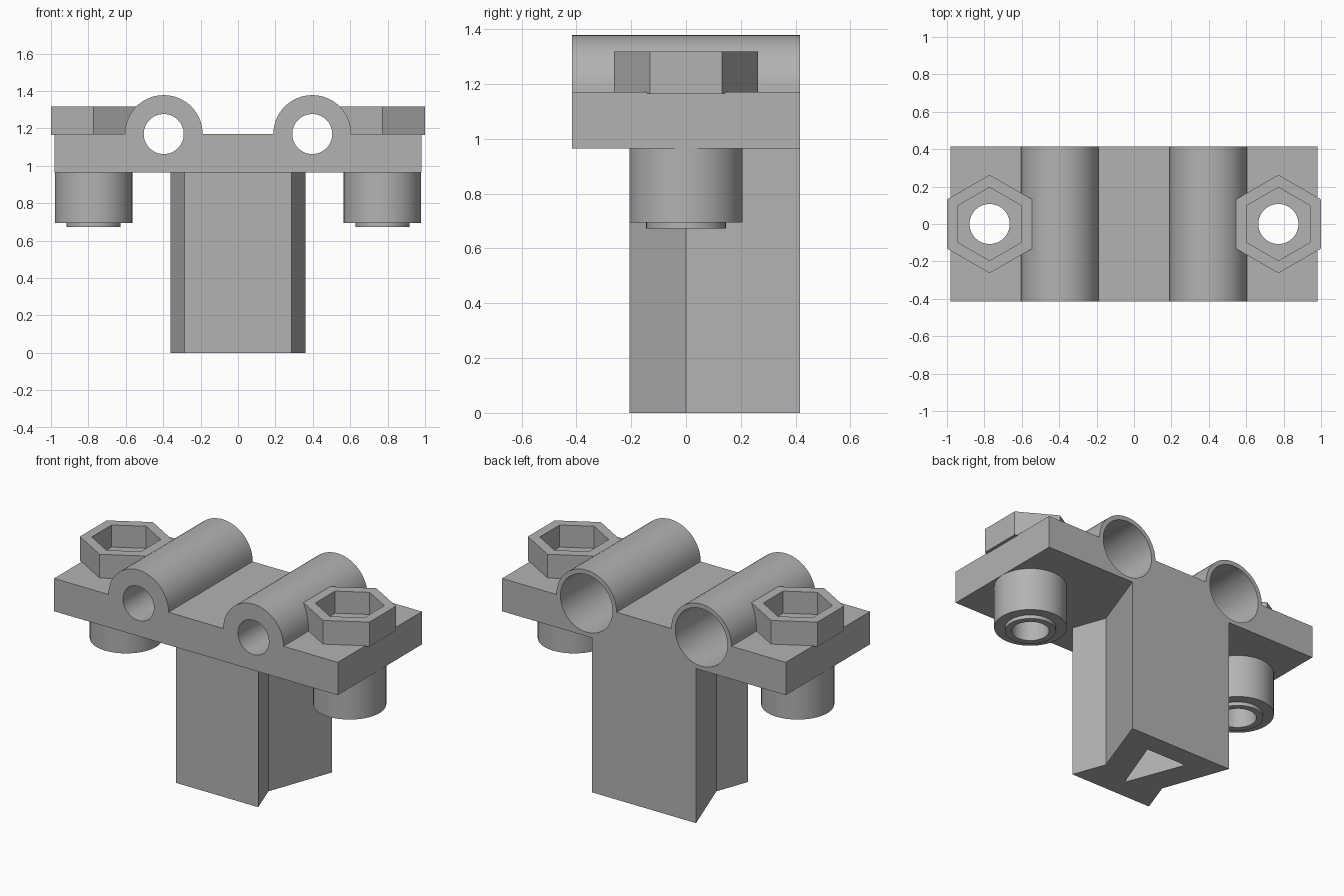
import bpy, bmesh, math

cube = bpy.data.objects.get("Cube")
if cube:
    bpy.data.objects.remove(cube, do_unlink=True)

grey = bpy.data.materials.new("plain_grey")
grey.use_nodes = True
colour = (0.45, 0.45, 0.45, 1)
grey.diffuse_color = colour
grey.node_tree.nodes["Principled BSDF"].inputs["Base Color"].default_value = colour

PLATE_LOW, PLATE_TOP = 0.965, 1.17
HALF_DEPTH = 0.415
TUBE_X, BOLT_X = 0.397, 0.772
BORE = 0.107


def ring(cx, cy, radius, sides=64, start=0.0, sweep=2 * math.pi):
    """Points around a circle, or along an arc when sweep is under a full turn."""
    count = sides if sweep > 6 else sides + 1
    return [(cx + radius * math.cos(start + sweep * i / sides),
             cy + radius * math.sin(start + sweep * i / sides)) for i in range(count)]


def hexagon(cx, radius):
    return ring(cx, 0, radius, 6, math.pi / 2)


def prism(name, outline, low, high, axis="z"):
    """Extrude a flat outline along z, or along y when the outline is in x and z."""
    bm = bmesh.new()

    def place(p, d):
        return (p[0], p[1], d) if axis == "z" else (p[0], d, p[1])

    a = [bm.verts.new(place(p, low)) for p in outline]
    b = [bm.verts.new(place(p, high)) for p in outline]
    bm.faces.new(a)
    bm.faces.new(b)
    for i in range(len(a)):
        j = (i + 1) % len(a)
        bm.faces.new((a[i], a[j], b[j], b[i]))
    bmesh.ops.recalc_face_normals(bm, faces=bm.faces)
    mesh = bpy.data.meshes.new(name)
    bm.to_mesh(mesh)
    bm.free()
    mesh.materials.append(grey)
    obj = bpy.data.objects.new(name, mesh)
    bpy.context.collection.objects.link(obj)
    return obj


def activate(obj):
    bpy.ops.object.select_all(action="DESELECT")
    obj.select_set(True)
    bpy.context.view_layer.objects.active = obj


def cut(obj, cutters):
    activate(obj)
    for cutter in cutters:
        mod = obj.modifiers.new("cut", "BOOLEAN")
        mod.operation = "DIFFERENCE"
        mod.solver = "EXACT"
        mod.object = cutter
        bpy.ops.object.modifier_apply(modifier=mod.name)


# Clamp plate with two half-round tube housings on top
outline = [(-0.98, PLATE_LOW), (0.98, PLATE_LOW), (0.98, PLATE_TOP)]
for x in (TUBE_X, -TUBE_X):
    outline += ring(x, PLATE_TOP, 0.208, 32, 0, math.pi)
outline.append((-0.98, PLATE_TOP))
plate = prism("clamp_plate", outline, -HALF_DEPTH, HALF_DEPTH, "y")

# Waisted post with a triangular hollow
half = [(0.285, -0.207), (0.21, 0), (0.36, HALF_DEPTH)]
post = prism("post", half + [(-x, y) for x, y in reversed(half)], 0, PLATE_LOW)
hollow = prism("post_hollow_cutter", [(0, -0.085), (0.14, 0.287), (-0.14, 0.287)], -0.1, PLATE_LOW + 0.01)
cut(post, [hollow])

parts, cutters = [plate, post], [hollow]
for side, s in (("left", 1), ("right", -1)):
    bx, tx = s * BOLT_X, s * TUBE_X
    # Hexagonal nut holder, round boss and its small end lip
    nut = prism(side + "_nut_holder", hexagon(bx, 0.263), PLATE_TOP - 0.005, 1.318)
    boss = prism(side + "_boss", ring(bx, 0, 0.207), 0.695, PLATE_LOW)
    lip = prism(side + "_boss_lip", ring(bx, 0, 0.145), 0.672, 0.695)
    # Bolt hole, nut pocket and stepped tube bore
    bolt = prism(side + "_bolt_cutter", ring(bx, 0, BORE), 0.5, 1.5)
    pocket = prism(side + "_pocket_cutter", hexagon(bx, 0.196), 1.18, 1.5)
    bore = prism(side + "_bore_cutter", ring(tx, PLATE_TOP, BORE), -0.6, 0.6, "y")
    socket = prism(side + "_socket_cutter", ring(tx, PLATE_TOP, 0.18), 0, 0.6, "y")
    cut(plate, [bolt, bore, socket, pocket])
    cut(nut, [bolt, pocket, socket])
    cut(boss, [bolt])
    cut(lip, [bolt])
    parts += [nut, boss, lip]
    cutters += [bolt, pocket, bore, socket]

for cutter in cutters:
    bpy.data.objects.remove(cutter, do_unlink=True)

for part in parts:
    activate(part)
    bpy.ops.object.shade_smooth_by_angle(angle=math.radians(30))
